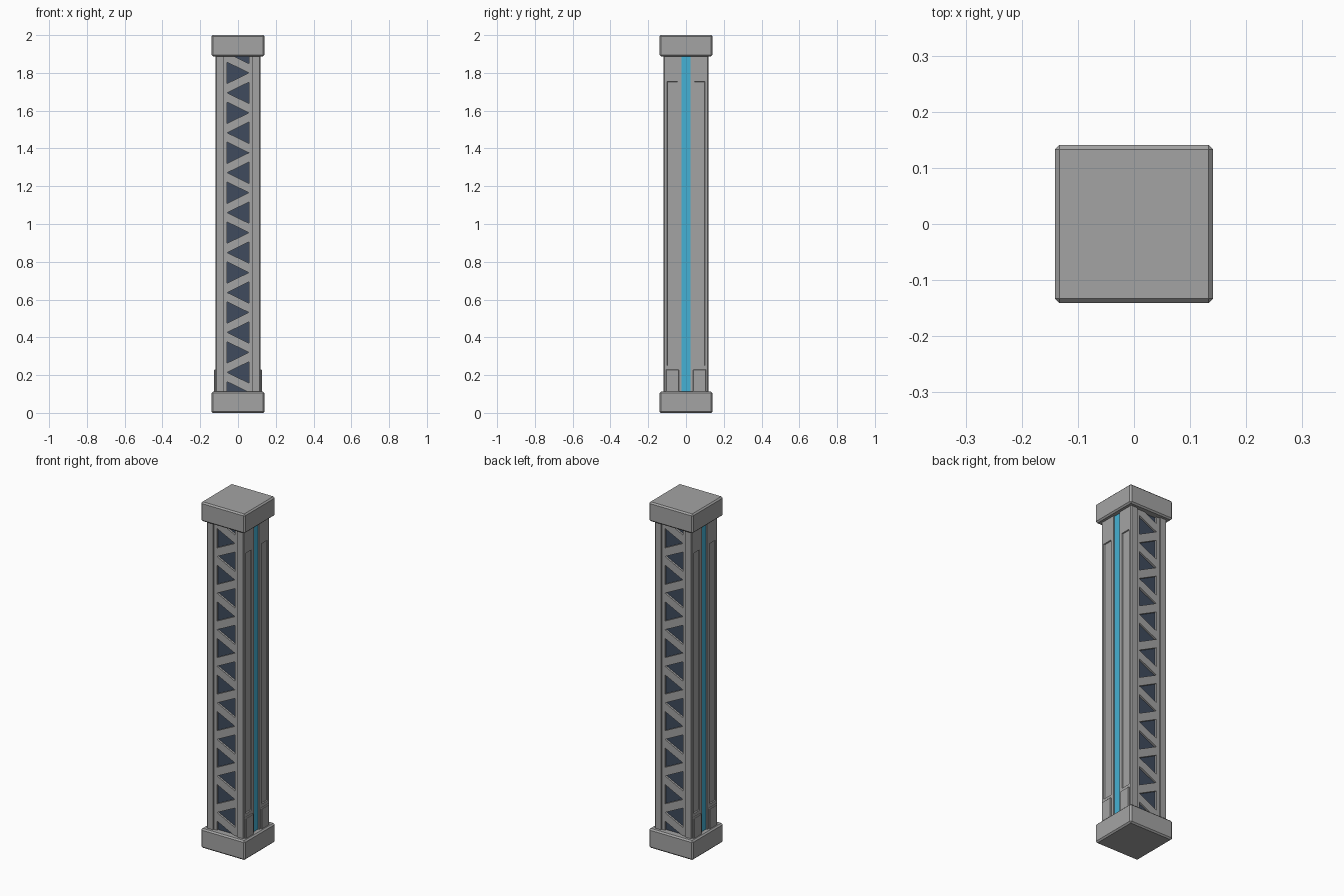
import bpy, bmesh, math
from mathutils import Vector

if "Cube" in bpy.data.objects:
    bpy.data.objects.remove(bpy.data.objects["Cube"])


def material(name, rgb):
    m = bpy.data.materials.new(name)
    m.diffuse_color = (*rgb, 1)
    m.use_nodes = True
    m.node_tree.nodes["Principled BSDF"].inputs["Base Color"].default_value = m.diffuse_color
    return m


GREY = material("grey metal", (0.37, 0.37, 0.37))
NAVY = material("dark navy", (0.05, 0.07, 0.11))
CYAN = material("cyan light", (0.06, 0.44, 0.66))

Z0, Z1 = 0.11, 1.89      # shaft between the two end blocks
H = 0.118                # shaft half width


def finish(name, bm, mat):
    bmesh.ops.recalc_face_normals(bm, faces=bm.faces)
    me = bpy.data.meshes.new(name)
    bm.to_mesh(me)
    bm.free()
    me.materials.append(mat)
    ob = bpy.data.objects.new(name, me)
    bpy.context.collection.objects.link(ob)
    return ob


def box(name, lo, hi, mat, bevel=0.0):
    bm = bmesh.new()
    bmesh.ops.create_cube(bm, size=1)
    for v in bm.verts:
        v.co = Vector([lo[i] if v.co[i] < 0 else hi[i] for i in range(3)])
    if bevel:
        bmesh.ops.bevel(bm, geom=bm.edges[:], offset=bevel, segments=1, affect='EDGES')
    return finish(name, bm, mat)


def prism(bm, pts, vec):
    """Extrude a polygon along a vector into a closed solid."""
    f = bm.faces.new([bm.verts.new(p) for p in pts])
    r = bmesh.ops.extrude_face_region(bm, geom=[f], use_keep_orig=True)
    bmesh.ops.translate(bm, vec=vec,
                        verts=[g for g in r["geom"] if isinstance(g, bmesh.types.BMVert)])


# End blocks
box("base_block", (-0.141, -0.141, 0), (0.141, 0.141, 0.112), GREY, 0.008)
box("top_block", (-0.141, -0.141, 1.888), (0.141, 0.141, 2), GREY, 0.008)

# Shaft: cross-section with front/back recesses and side light grooves
quarter = [(0.077, 0.096), (0.077, H), (H - 0.004, H), (H, H - 0.004), (H, 0.024), (0.105, 0.024)]
ring = quarter + [(x, -y) for x, y in reversed(quarter)]
ring += [(-x, -y) for x, y in ring]
bm = bmesh.new()
prism(bm, [(x, y, Z0) for x, y in ring], (0, 0, Z1 - Z0))

# Sunken long panels on the side faces
cuts = [((0, 0, z), (0, 0, 1)) for z in (0.25, 1.755)]
cuts += [((0, s * y, 0), (0, 1, 0)) for y in (0.044, 0.101) for s in (-1, 1)]
for co, no in cuts:
    side = [f for f in bm.faces if abs(abs(f.calc_center_median().x) - H) < 1e-4]
    geom = set(side) | {e for f in side for e in f.edges} | {v for f in side for v in f.verts}
    bmesh.ops.bisect_plane(bm, geom=list(geom), plane_co=co, plane_no=no)
bm.normal_update()
bmesh.ops.recalc_face_normals(bm, faces=bm.faces)
panels = []
for f in bm.faces:
    c = f.calc_center_median()
    if abs(abs(c.x) - H) < 1e-4 and 0.044 < abs(c.y) < 0.101 and 0.25 < c.z < 1.755:
        panels.append(f)
bmesh.ops.inset_individual(bm, faces=panels, thickness=0.003, depth=-0.006)
finish("shaft", bm, GREY)

# Light strips and foot pads on both sides
for sx, side in ((1, "right"), (-1, "left")):
    xs = sorted((sx * 0.104, sx * 0.111))
    box(side + "_light_strip", (xs[0], -0.0235, Z0), (xs[1], 0.0235, Z1), CYAN)
    xs = sorted((sx * 0.112, sx * 0.127))
    for ys, nm in (((-0.107, -0.037), "front"), ((0.037, 0.107), "back")):
        box(f"{side}_{nm}_foot_pad", (xs[0], ys[0], 0.10), (xs[1], ys[1], 0.23), GREY, 0.003)

# Lattice and dark backing; the back is the front turned half round
W, STEP, TRI = 0.057, 0.1057, 0.112    # opening half width, pitch, triangle base
for ang, side in ((0, "front"), (math.pi, "back")):
    back = box(side + "_dark_backing", (-0.07, -0.099, Z0), (0.07, -0.095, Z1), NAVY)
    bm = bmesh.new()
    depth = (0, 0.012, 0)
    y = -0.110
    for s in (-1, 1):
        prism(bm, [(s * W, y, Z0), (s * 0.077, y, Z0), (s * 0.077, y, Z1), (s * W, y, Z1)], depth)
    for k in range(-1, 17):
        zc = 1.80 - STEP * k
        s = -1 if k % 2 == 0 else 1     # side holding the triangle base
        prism(bm, [(s * W, y, zc - TRI / 2), (s * W, y, zc - STEP),
                   (-s * W, y, zc - STEP + TRI / 2), (-s * W, y, zc)], depth)
    lattice = finish(side + "_lattice", bm, GREY)
    for ob in (back, lattice):
        ob.rotation_euler.z = ang
